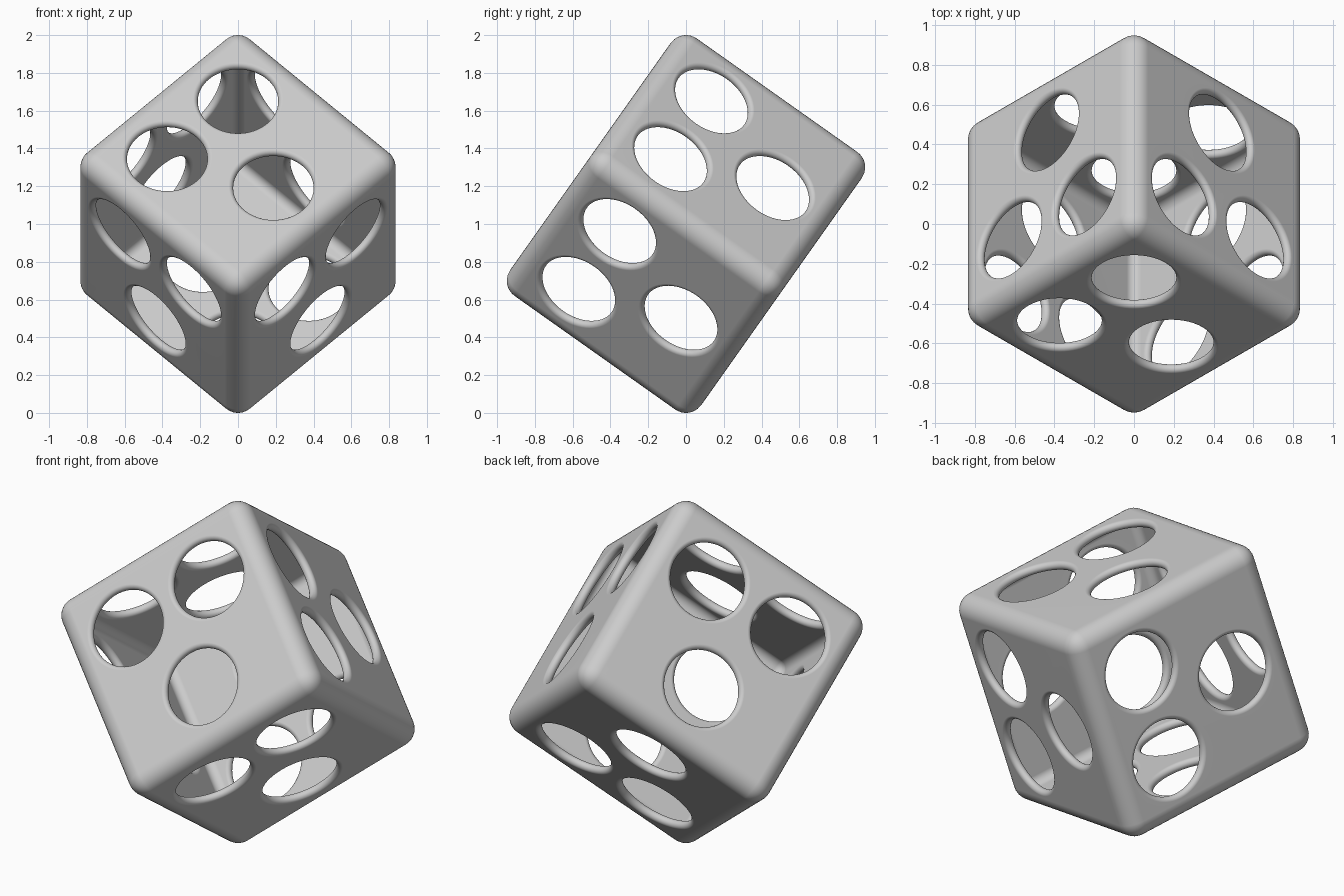
import bpy, bmesh, math
from mathutils import Vector, Matrix

default = bpy.data.objects.get("Cube")
if default:
    bpy.data.objects.remove(default, do_unlink=True)

ROUND = 0.1                                        # outer edge radius
SIDE = (2 - 2 * ROUND) / math.sqrt(3) + 2 * ROUND  # height on its corner is 2
WALL = 0.05
HOLE = 0.213
LIP = WALL / 2                                     # fully rounded hole lip
SPREAD = 0.265
SEGMENTS = 64


def make_object(name, bm):
    bmesh.ops.recalc_face_normals(bm, faces=bm.faces)
    mesh = bpy.data.meshes.new(name)
    bm.to_mesh(mesh)
    bm.free()
    obj = bpy.data.objects.new(name, mesh)
    bpy.context.collection.objects.link(obj)
    return obj


def rounded_cube(name, side, radius):
    bm = bmesh.new()
    bmesh.ops.create_cube(bm, size=side)
    bmesh.ops.bevel(bm, geom=bm.edges[:], offset=radius, segments=8,
                    profile=0.5, affect='EDGES')
    return make_object(name, bm)


def add_spool(bm, frame):
    """Hole cutter whose waist leaves a rounded lip in the wall."""
    mid = SIDE / 2 - WALL / 2
    steps = 12
    profile = [(HOLE + LIP, mid + WALL)]
    for i in range(steps + 1):
        a = math.pi * i / steps
        profile.append((HOLE + LIP - LIP * math.sin(a), mid + LIP * math.cos(a)))
    profile.append((HOLE + LIP, mid - LIP - 0.012))
    rings = []
    for r, h in profile:
        rings.append([bm.verts.new(frame @ Vector((
            r * math.cos(math.tau * k / SEGMENTS),
            r * math.sin(math.tau * k / SEGMENTS), h))) for k in range(SEGMENTS)])
    for low, high in zip(rings, rings[1:]):
        for k in range(SEGMENTS):
            n = (k + 1) % SEGMENTS
            bm.faces.new((low[k], low[n], high[n], high[k]))
    bm.faces.new(rings[0])
    bm.faces.new(rings[-1][::-1])


# Each wall: outward normal, and the direction in which its pair of holes lies
X, Y, Z = Vector((1, 0, 0)), Vector((0, 1, 0)), Vector((0, 0, 1))
walls = [(X, Z), (-X, Z), (Y, Z), (-Y, Z), (Z, Y), (-Z, -Y)]

cutter_bm = bmesh.new()
for normal, pair in walls:
    side = pair.cross(normal)
    for centre in (pair + side, pair - side, -pair):
        frame = Matrix((side, normal.cross(side), normal)).transposed().to_4x4()
        frame.translation = centre * SPREAD
        add_spool(cutter_bm, frame)
holes = make_object("hole_cutters", cutter_bm)

# Hollow shell
shell = rounded_cube("hollow_cube_shell", SIDE, ROUND)
cavity = rounded_cube("cavity_cutter", SIDE - 2 * WALL, ROUND - WALL)

bpy.ops.object.select_all(action='DESELECT')
shell.select_set(True)
bpy.context.view_layer.objects.active = shell
for cutter in (cavity, holes):
    cutter.hide_render = True
    mod = shell.modifiers.new("cut", 'BOOLEAN')
    mod.operation = 'DIFFERENCE'
    mod.solver = 'EXACT'
    mod.object = cutter
    bpy.ops.object.modifier_apply(modifier=mod.name)
    bpy.data.objects.remove(cutter, do_unlink=True)

# Stand the cube on one corner
a, b, c = math.sqrt(1 / 2), math.sqrt(1 / 6), math.sqrt(1 / 3)
stand = Matrix(((a, b, c), (-a, b, c), (0, -2 * b, c))).transposed().to_4x4()
stand.translation = (0, 0, 1)
shell.data.transform(stand)

# Material and shading
grey = bpy.data.materials.new("light_grey")
grey.use_nodes = True
colour = (0.6, 0.6, 0.6, 1)
grey.diffuse_color = colour
grey.node_tree.nodes["Principled BSDF"].inputs["Base Color"].default_value = colour
shell.data.materials.clear()
shell.data.materials.append(grey)
for poly in shell.data.polygons:
    poly.material_index = 0

bpy.ops.object.shade_smooth_by_angle(angle=math.radians(35))
weighted = shell.modifiers.new("weighted_normals", 'WEIGHTED_NORMAL')
weighted.keep_sharp = True
